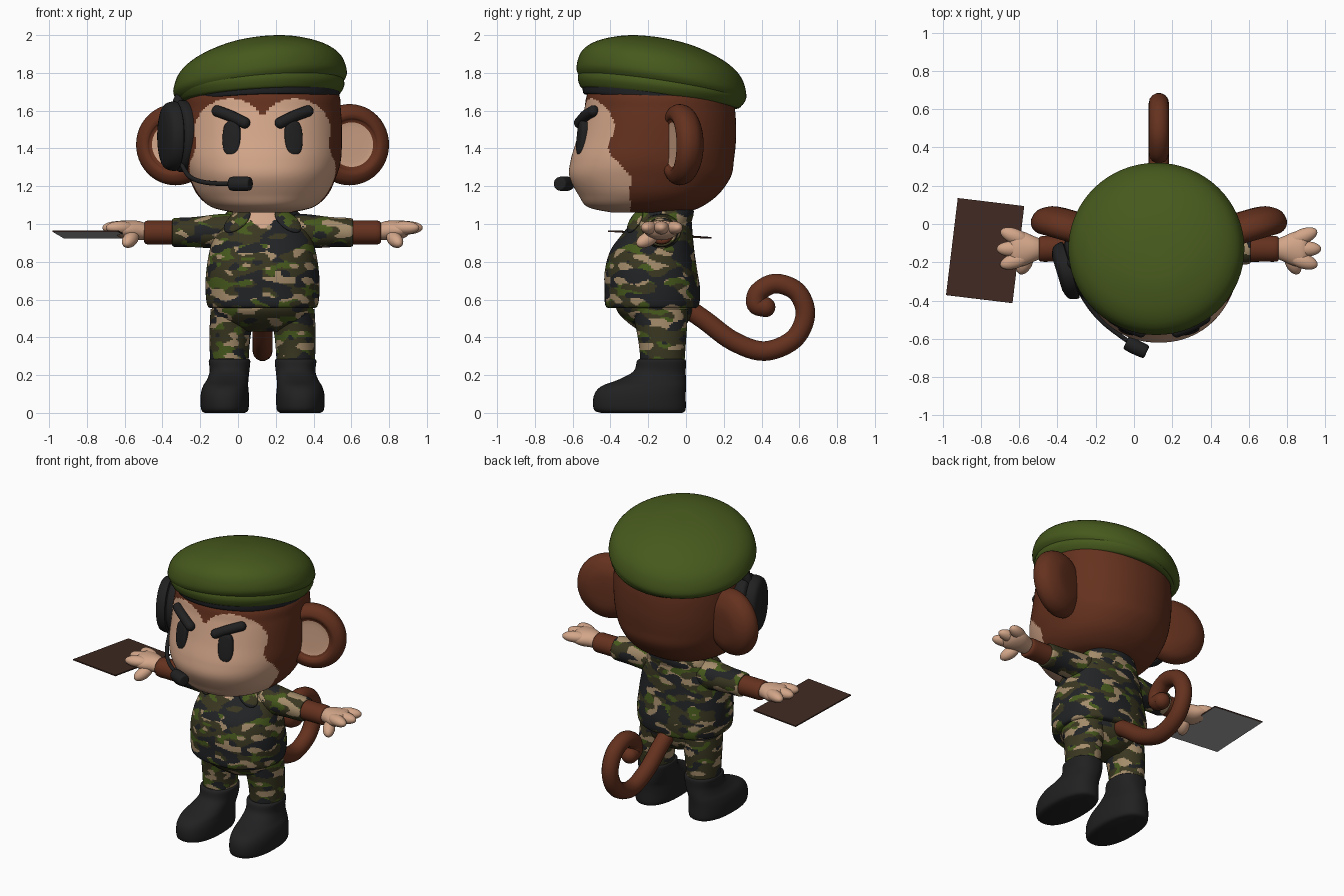
import bpy, bmesh, math
from mathutils import Matrix, Vector, noise

cube = bpy.data.objects.get("Cube")
if cube:
    bpy.data.objects.remove(cube)

COLORS = {
    "fur_brown": (0.128, 0.031, 0.013), "skin_tan": (0.65, 0.38, 0.25),
    "beret_green": (0.062, 0.1, 0.012), "rubber_black": (0.015, 0.015, 0.016),
    "camo_olive": (0.042, 0.038, 0.015), "camo_sand": (0.37, 0.26, 0.145),
    "camo_dark": (0.016, 0.017, 0.019), "board_brown": (0.05, 0.022, 0.015),
    "board_grey": (0.42, 0.42, 0.42)}
MATS = {}
for label, rgb in COLORS.items():
    mat = bpy.data.materials.new(label)
    mat.use_nodes = True
    mat.diffuse_color = (*rgb, 1)
    shader = next(n for n in mat.node_tree.nodes if n.type == 'BSDF_PRINCIPLED')
    shader.inputs["Base Color"].default_value = (*rgb, 1)
    shader.inputs["Roughness"].default_value = 0.8
    MATS[label] = mat

CX = 0.13                                   # centre line of the body
BODY = Matrix.Translation((CX, 0, 0))
SIDES = {"left": BODY, "right": BODY @ Matrix.Scale(-1, 4, (1, 0, 0))}


def at(x, y, z):
    return Matrix.Translation((x, y, z))


def turn(degrees, axis):
    return Matrix.Rotation(math.radians(degrees), 4, axis)


def size(x, y, z):
    return Matrix.Diagonal((x, y, z, 1))


def spline(rows, steps):
    """Smooth interpolation through rows of numbers."""
    rows = [Vector(r) for r in rows]
    out = []
    for i in range(len(rows) - 1):
        a, b, c = rows[max(i - 1, 0)], rows[i], rows[i + 1]
        d = rows[min(i + 2, len(rows) - 1)]
        for s in range(steps):
            t = s / steps
            out.append(0.5 * (2 * b + (c - a) * t + (2 * a - 5 * b + 4 * c - d) * t ** 2
                              + (3 * b - a - 3 * c + d) * t ** 3))
    return out + [rows[-1]]


def finish(bm, name, paint):
    """Colour faces by name or rule, then make a smooth object."""
    bmesh.ops.recalc_face_normals(bm, faces=bm.faces)
    mesh = bpy.data.meshes.new(name)
    slots = {}
    for f in bm.faces:
        label = paint if isinstance(paint, str) else paint(f.calc_center_median(), f.normal)
        f.material_index = slots.setdefault(label, len(slots))
    bm.to_mesh(mesh)
    bm.free()
    for label in slots:
        mesh.materials.append(MATS[label])
    obj = bpy.data.objects.new(name, mesh)
    bpy.context.collection.objects.link(obj)
    bpy.ops.object.select_all(action='DESELECT')
    obj.select_set(True)
    bpy.context.view_layer.objects.active = obj
    bpy.ops.object.shade_smooth_by_angle(angle=math.radians(45))


def loft(name, rows, paint, matrix=BODY, seg=48, steps=4, power=2.0):
    """Rows are height, centre x, centre y, radius x, radius y."""
    bm = bmesh.new()
    rings = []
    for z, cx, cy, rx, ry in spline(rows, steps):
        ring = []
        for i in range(seg):
            a = math.tau * i / seg
            c, s = math.cos(a), math.sin(a)
            x = math.copysign(abs(c) ** (2 / power), c) * max(rx, 0.001)
            y = math.copysign(abs(s) ** (2 / power), s) * max(ry, 0.001)
            ring.append(bm.verts.new(matrix @ Vector((cx + x, cy + y, z))))
        rings.append(ring)
    for low, high in zip(rings, rings[1:]):
        for i in range(seg):
            j = (i + 1) % seg
            bm.faces.new((low[i], low[j], high[j], high[i]))
    bm.faces.new(rings[0])
    bm.faces.new(rings[-1])
    finish(bm, name, paint)


def ball(name, matrix, paint):
    bm = bmesh.new()
    bmesh.ops.create_uvsphere(bm, u_segments=28, v_segments=18, radius=1, matrix=matrix)
    finish(bm, name, paint)


def tube(name, points, radius, paint, matrix=BODY):
    curve = bpy.data.curves.new(name, 'CURVE')
    curve.dimensions = '3D'
    curve.bevel_depth = radius
    curve.bevel_resolution = 5
    curve.use_fill_caps = True
    path = [matrix @ p for p in spline(points, 6)]
    line = curve.splines.new('POLY')
    line.points.add(len(path) - 1)
    for dot, p in zip(line.points, path):
        dot.co = (*p, 1)
    curve.materials.append(MATS[paint])
    obj = bpy.data.objects.new(name, curve)
    bpy.context.collection.objects.link(obj)
    for end in (path[0], path[-1]):
        ball(name + "_end", at(*end) @ Matrix.Scale(radius, 4), paint)


def camo(p, normal, calm=0.0):
    def patch(shift):
        return noise.noise(Vector((p.x * 10 + shift, p.y * 10, p.z * 21 + shift)))
    if patch(3.3) > 0.13 + calm:
        return "camo_dark"
    if patch(17.7) > 0.17 + calm / 4:
        return "camo_sand"
    return "beret_green" if patch(41.1) > 0.17 + calm / 2 else "camo_olive"


def trousers(p, normal):
    return camo(p, normal, 0.15)


def shirt(p, normal):
    # open neck shows a wedge of skin
    if p.y < -0.12 and abs(p.x - CX) < (p.z - 0.97) * 1.3:
        return "skin_tan"
    return camo(p, normal)


def face_mask(p, normal):
    # two lobes round the eyes, joined to a muzzle that widens downward
    u = abs(p.x - CX)
    eyes = ((u - 0.17) / 0.19) ** 2 + ((p.z - 1.49) / 0.175) ** 2 < 1
    edge = min(max((p.z - 1.26) / 0.12, 0), 1)
    muzzle = p.z < 1.45 and p.y < -0.295 - 0.115 * edge
    return "skin_tan" if p.y < -0.2 and (eyes or muzzle) else "fur_brown"


# Head, beret and band
HEAD = [(1.062, 0, -0.2, 0.16, 0.2), (1.09, 0, -0.22, 0.27, 0.3), (1.155, 0, -0.2, 0.345, 0.37),
        (1.25, 0, -0.19, 0.39, 0.427), (1.34, 0, -0.178, 0.415, 0.432), (1.46, 0, -0.155, 0.42, 0.42),
        (1.6, 0, -0.14, 0.415, 0.4), (1.7, 0, -0.14, 0.395, 0.375), (1.8, 0, -0.14, 0.27, 0.27)]
loft("head", HEAD, face_mask, seg=180, steps=12, power=2.15)


def face_y(u, z):
    """Depth of the front of the head."""
    row = min(spline(HEAD, 10), key=lambda r: abs(r[0] - z))
    return row[2] - row[4] * (1 - (u / row[3]) ** 2.15) ** (1 / 2.15)


def tilt(x, y, z, slope_x, slope_y):
    shear = Matrix.Identity(4)
    shear[2][0], shear[2][1] = slope_x, slope_y
    return at(x, y, z) @ shear


loft("beret", [(-0.055, 0, 0, 0.42, 0.42), (-0.045, 0, 0, 0.44, 0.435), (0, 0, 0, 0.46, 0.45),
               (0.085, 0, 0, 0.43, 0.425), (0.15, 0, 0, 0.35, 0.35), (0.2, 0, 0, 0.22, 0.22),
               (0.22, 0, 0, 0.1, 0.1), (0.222, 0, 0, 0, 0)],
     "beret_green", tilt(0.117, -0.13, 1.755, 0.11, -0.165), seg=64)
loft("beret_rim", [(-0.09, 0, -0.01, 0.405, 0.405), (-0.08, 0, -0.006, 0.425, 0.424),
                   (-0.035, 0, 0, 0.447, 0.443), (0.02, 0, 0, 0.43, 0.425)],
     "beret_green", tilt(0.117, -0.13, 1.753, 0.05, -0.13), seg=64)
loft("beret_band", [(z, 0, 0, r, r - 0.005) for z, r in
                    ((-0.03, 0.39), (-0.026, 0.404), (0.03, 0.41), (0.05, 0.4))],
     "camo_dark", tilt(CX, -0.145, 1.68, 0.03, -0.1), seg=64)

# Torso, collar and hips
loft("shirt", [(0.555, 0, -0.18, 0.25, 0.2), (0.565, 0, -0.18, 0.29, 0.245), (0.65, 0, -0.178, 0.302, 0.253),
               (0.75, 0, -0.185, 0.298, 0.245), (0.86, 0, -0.178, 0.28, 0.222),
               (0.95, 0, -0.15, 0.25, 0.185), (1.02, 0, -0.125, 0.2, 0.155), (1.08, 0, -0.11, 0.15, 0.14)],
     shirt, seg=180, steps=14, power=2.3)
loft("hips", [(0.43, 0, -0.14, 0.1, 0.1), (0.48, 0, -0.15, 0.24, 0.16), (0.54, 0, -0.165, 0.265, 0.2),
              (0.6, 0, -0.17, 0.27, 0.2)], trousers, seg=120, steps=10)
loft("collar", [(1.0, 0, -0.105, 0.225, 0.13), (1.05, 0, -0.095, 0.2, 0.135),
                (1.085, 0, -0.09, 0.17, 0.13)],
     lambda p, n: "skin_tan" if n.z > 0.95 else shirt(p, n), seg=120, steps=8)

# Paired parts
DISC = [(-0.085, 0.06), (-0.075, 0.13), (-0.035, 0.195), (0.02, 0.215), (0.06, 0.2),
        (0.08, 0.165), (0.076, 0.14), (0.062, 0.118), (0.06, 0.001)]
for side, body in SIDES.items():
    # ear with a shallow skin centre
    ear = body @ at(0.455, -0.015, 1.42) @ turn(16, 'Z') @ turn(90, 'X')

    def ear_paint(p, normal, back=ear.inverted()):
        q = back @ p
        return "skin_tan" if q.z > 0 and q.xy.length < 0.122 else "fur_brown"
    loft(side + "_ear", [(z, 0, 0, r, r) for z, r in DISC], ear_paint, ear)

    # tall eye and slanted brow
    loft(side + "_eye", [(z, 0, 0, 0.048 - inset, 0.092 - inset) for z, inset in
                         ((-0.03, 0), (0.008, 0), (0.018, 0.006), (0.022, 0.02))], "rubber_black",
         body @ at(0.163, face_y(0.163, 1.455), 1.455) @ turn(18, 'Z') @ turn(85, 'X'), power=2.6)
    tube(side + "_brow", [(u, face_y(u, z) - 0.014, z) for u, z in
                          ((0.095, 1.536), (0.17, 1.572), (0.24, 1.598))],
         0.03, "rubber_black", body)

    # collar flap
    ball(side + "_collar_flap", body @ at(0.135, -0.27, 1.015) @ turn(25, 'Z') @ turn(-38, 'X')
         @ turn(-35, 'Y') @ size(0.055, 0.018, 0.085), camo)

    # sleeve, forearm and hand run outward along x
    arm = body @ at(0, -0.13, 0.955) @ turn(90, 'Y')
    loft(side + "_sleeve", [(0.1, 0, 0, 0.1, 0.12), (0.22, -0.005, 0, 0.093, 0.1), (0.36, -0.002, 0, 0.08, 0.087),
                            (0.465, 0, 0, 0.076, 0.08), (0.478, 0, 0, 0.062, 0.065)],
         camo, arm, seg=90, steps=12)
    loft(side + "_forearm", [(0.42, 0, 0, 0.064, 0.068), (0.55, 0, 0, 0.063, 0.067),
                             (0.62, 0, 0, 0.06, 0.065), (0.625, 0, 0, 0.03, 0.04)], "fur_brown", arm)
    loft(side + "_palm", [(0.6, 0, 0, 0.04, 0.045), (0.65, -0.01, 0, 0.05, 0.065), (0.71, -0.012, 0, 0.052, 0.09),
                          (0.76, -0.018, 0, 0.042, 0.09), (0.79, -0.02, 0, 0.012, 0.04)], "skin_tan", arm)
    for finger, y, angle in (("back", 0.062, 22), ("middle", 0.0, 0), ("front", -0.06, -18)):
        ball(f"{side}_{finger}_finger", body @ at(0.768 - abs(y) / 4, y * 1.05 - 0.13, 0.98) @ turn(angle, 'Z')
             @ size(0.08, 0.04, 0.035), "skin_tan")
    ball(side + "_thumb", body @ at(0.7, -0.205, 0.918) @ turn(-62, 'Z') @ turn(25, 'Y')
         @ size(0.068, 0.038, 0.038), "skin_tan")

    # trouser leg and boot
    loft(side + "_leg", [(0.24, 0.175, -0.125, 0.1, 0.115), (0.34, 0.175, -0.125, 0.105, 0.122),
                         (0.45, 0.168, -0.13, 0.112, 0.135), (0.55, 0.15, -0.14, 0.125, 0.15)],
         trousers, body, seg=80, steps=14)
    loft(side + "_boot", [(0.0, 0.2, -0.235, 0.105, 0.215), (0.018, 0.2, -0.245, 0.125, 0.243),
                          (0.09, 0.2, -0.245, 0.128, 0.243), (0.14, 0.196, -0.225, 0.12, 0.225),
                          (0.175, 0.185, -0.18, 0.11, 0.18), (0.22, 0.175, -0.14, 0.105, 0.138),
                          (0.275, 0.175, -0.13, 0.11, 0.13), (0.285, 0.175, -0.13, 0.1, 0.115)],
         "rubber_black", body, power=2.3)

# Curled tail
tube("tail", [(0, y, z) for y, z in (
    (-0.03, 0.58), (0.1, 0.49), (0.25, 0.38), (0.415, 0.327), (0.57, 0.39), (0.632, 0.52), (0.588, 0.64),
    (0.475, 0.685), (0.385, 0.64), (0.372, 0.575), (0.42, 0.56))], 0.053, "fur_brown")

# Headset on the right ear
cup = at(-0.315, -0.235, 1.465) @ turn(17, 'Z') @ turn(-90, 'Y')
loft("headset_cup", [(z, 0, 0, r, r - 0.03) for z, r in
                     ((-0.1, 0.15), (-0.08, 0.18), (-0.01, 0.19), (0.01, 0.17), (0.02, 0.185),
                      (0.07, 0.17), (0.09, 0.12))], "rubber_black", cup)
tube("headset_strap", [(-0.33, -0.22, 1.58), (-0.31, -0.2, 1.66), (-0.25, -0.18, 1.74)],
     0.03, "rubber_black", Matrix.Identity(4))
tube("microphone_boom", [(-0.3, -0.3, 1.32), (-0.255, -0.4, 1.25), (-0.16, -0.515, 1.218), (0.0, -0.635, 1.212)],
     0.012, "rubber_black", Matrix.Identity(4))
loft("microphone", [(z, 0, 0, r, r) for z, r in
                    ((-0.06, 0.025), (-0.052, 0.036), (0.0, 0.039), (0.052, 0.036), (0.06, 0.025))],
     "rubber_black", at(0.012, -0.645, 1.213) @ turn(-25, 'Z') @ turn(90, 'Y'))

# Flat board in the right hand
bm = bmesh.new()
bmesh.ops.create_cube(bm, size=1, matrix=at(-0.778, -0.139, 0.945) @ turn(-6.9, 'Z') @ turn(-4, 'X')
                      @ size(0.35, 0.512, 0.008))
finish(bm, "board", lambda p, n: "board_grey" if n.z < -0.5 else "board_brown")
